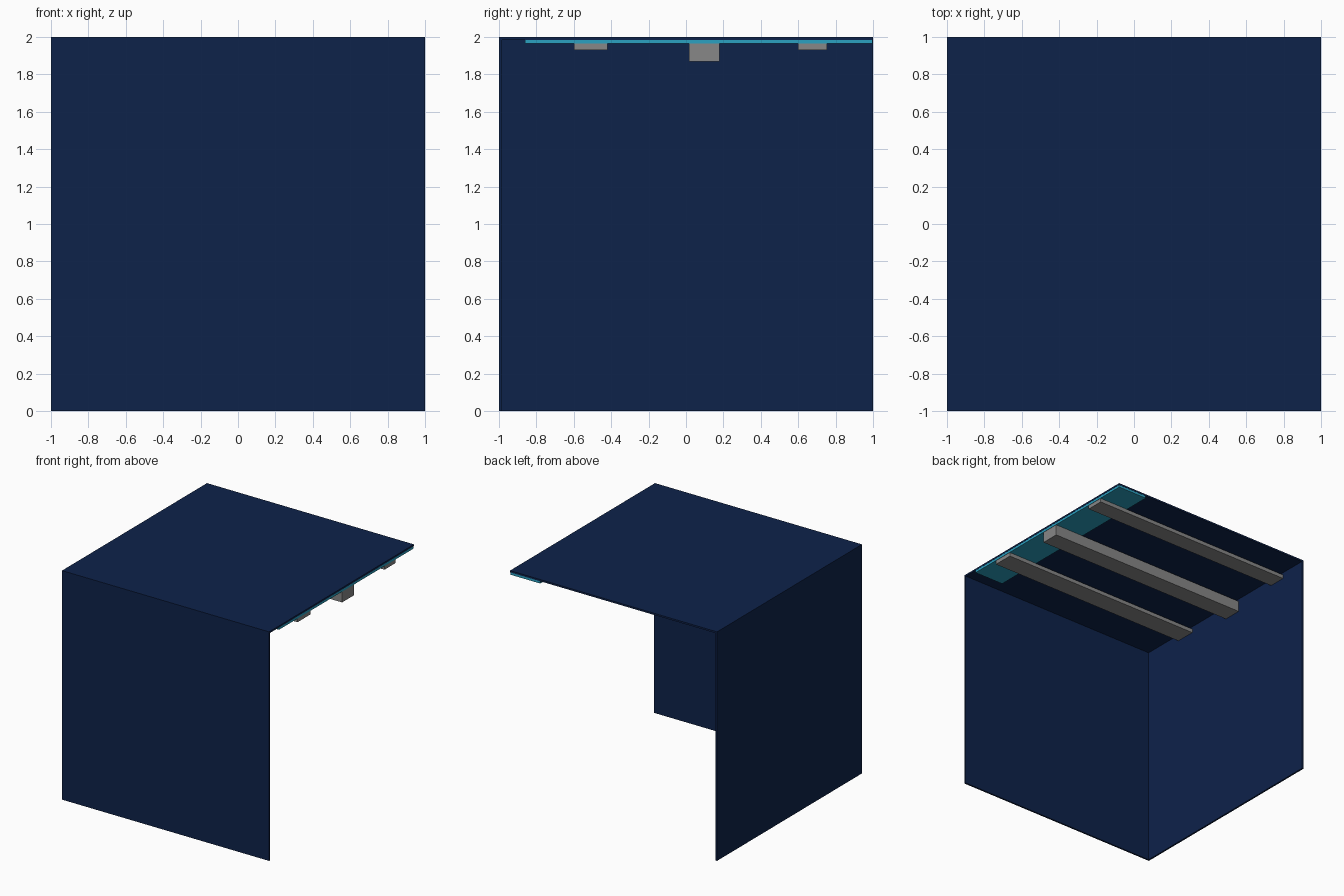
import bpy

cube = bpy.data.objects.get("Cube")
if cube:
    bpy.data.objects.remove(cube, do_unlink=True)


def make_material(name, rgb):
    mat = bpy.data.materials.new(name)
    mat.use_nodes = True
    color = (*rgb, 1.0)
    mat.diffuse_color = color
    bsdf = next(n for n in mat.node_tree.nodes if n.type == 'BSDF_PRINCIPLED')
    bsdf.inputs["Base Color"].default_value = color
    return mat


navy = make_material("navy", (0.0042, 0.0160, 0.0685))
cyan = make_material("cyan", (0.0235, 0.355, 0.535))
grey = make_material("grey", (0.245, 0.245, 0.245))


def box(name, x, y, z, mat):
    """Axis-aligned box from (min, max) ranges."""
    ranges = (x, y, z)
    bpy.ops.mesh.primitive_cube_add(size=1)
    obj = bpy.context.object
    obj.name = name
    center = [(a + b) / 2 for a, b in ranges]
    size = [b - a for a, b in ranges]
    for v in obj.data.vertices:
        v.co = [c + s * p for c, s, p in zip(center, size, v.co)]
    obj.data.materials.append(mat)
    return obj


T = 0.015            # panel thickness
CEILING = 2.0 - T
BEAM_TOP = 1.964     # underside of the edge strip

# Three panels meeting at one corner
box("top_panel", (-1, 1), (-1, 1), (CEILING, 2), navy)
box("front_panel", (-1, 1), (-1, -1 + T), (0, CEILING), navy)
box("side_panel", (-1, -1 + T), (-1 + T, 1), (0, CEILING), navy)

# Coloured strip under the open edge of the top panel
box("edge_strip", (0.71, 0.998), (-0.86, 0.998), (BEAM_TOP, CEILING), cyan)

# Beams running across below the top panel: y range and underside height
beams = {
    "front_beam": ((-0.60, -0.42), 1.93),
    "middle_beam": ((0.015, 0.18), 1.868),
    "back_beam": ((0.60, 0.755), 1.93),
}
for name, (y, bottom) in beams.items():
    box(name, (-1 + T, 0.995), y, (bottom, BEAM_TOP), grey)
